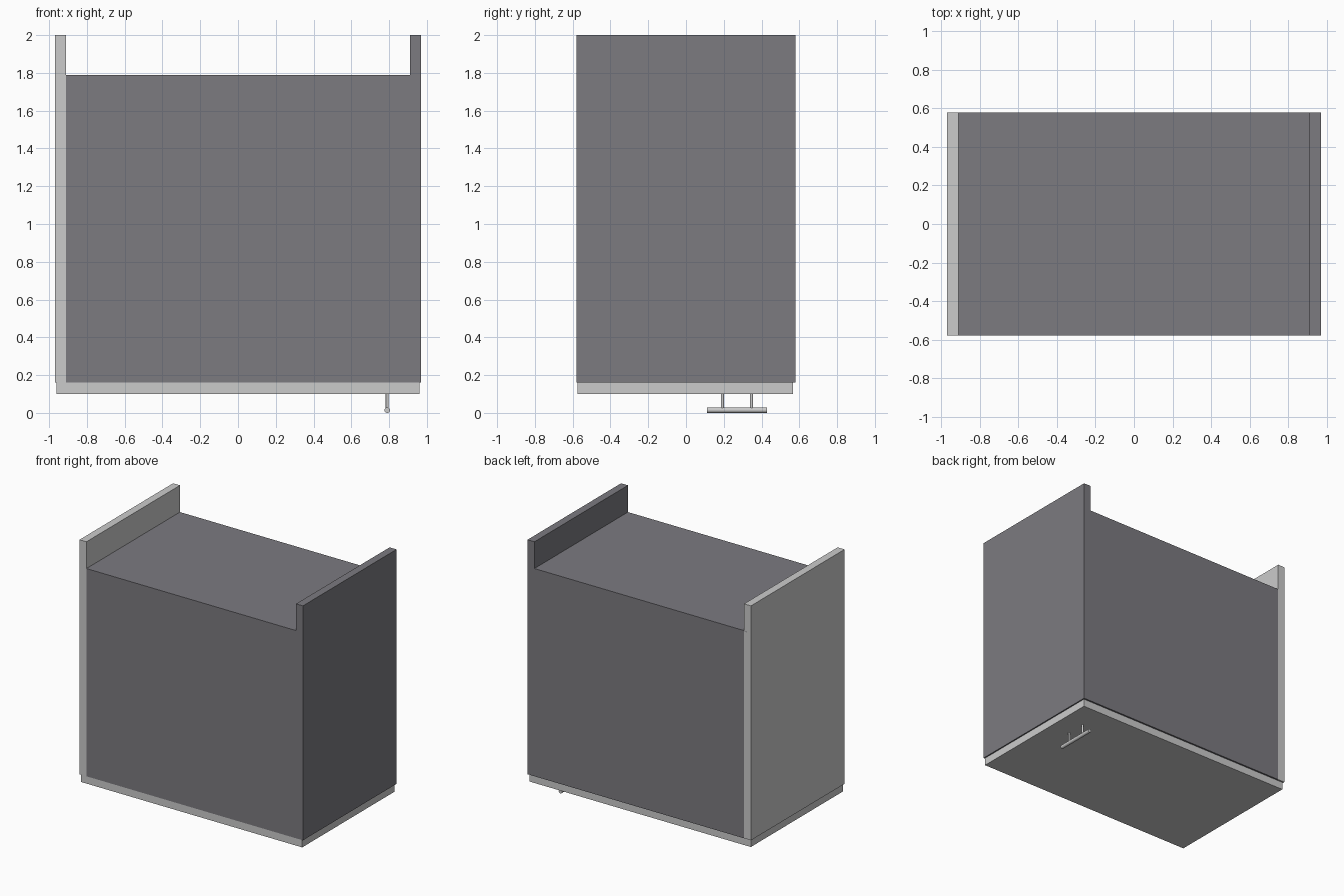
import bpy, math

if "Cube" in bpy.data.objects:
    bpy.data.objects.remove(bpy.data.objects["Cube"])

dark = bpy.data.materials.new("dark_panel")
dark.diffuse_color = (0.2, 0.196, 0.216, 1)
dark.use_nodes = True
dark.node_tree.nodes["Principled BSDF"].inputs["Base Color"].default_value = dark.diffuse_color


def box(name, lo, hi, mat=None):
    size = [b - a for a, b in zip(lo, hi)]
    mid = [(a + b) / 2 for a, b in zip(lo, hi)]
    bpy.ops.mesh.primitive_cube_add(size=1, location=mid)
    ob = bpy.context.object
    ob.name = name
    ob.scale = size
    bpy.ops.object.transform_apply(location=False, rotation=False, scale=True)
    if mat:
        ob.data.materials.append(mat)
    return ob


def rod(name, radius, length, location, rotation=(0, 0, 0)):
    bpy.ops.mesh.primitive_cylinder_add(vertices=24, radius=radius, depth=length,
                                        location=location, rotation=rotation)
    ob = bpy.context.object
    ob.name = name
    bpy.ops.object.shade_smooth_by_angle(angle=math.radians(40))
    return ob


X, Y, T = 0.97, 0.58, 0.06      # half width, half height, board thickness
Z0, Z1, ZB = 0.16, 2.0, 1.79    # carcass front, side rear edge, back sheet

# Side boards, running past the recessed back
box("left_side", (-X, -Y, Z0), (-X + T, Y, Z1))
box("right_side", (X - T, -Y, Z0), (X, Y, Z1), dark)

# Bottom and top boards of the cabinet lying on its door
for name, s in (("bottom_board", -1), ("top_board", 1)):
    y0, y1 = sorted((s * Y, s * (Y - T)))
    box(name, (-X + T, y0, Z0), (X - T, y1, ZB - 0.01), dark)

# Thin back sheet let into the sides
box("back_sheet", (-0.93, -Y, ZB - 0.01), (0.93, Y, ZB), dark)

# Door
box("door", (-0.96, -0.575, 0.10), (0.96, 0.567, Z0))

# Bar handle with two posts
rod("handle_bar", 0.0145, 0.32, (0.79, 0.27, 0.0145), (math.pi / 2, 0, 0))
for i, y in enumerate((0.193, 0.347)):
    rod(f"handle_post_{i + 1}", 0.008, 0.085, (0.79, y, 0.0605))
